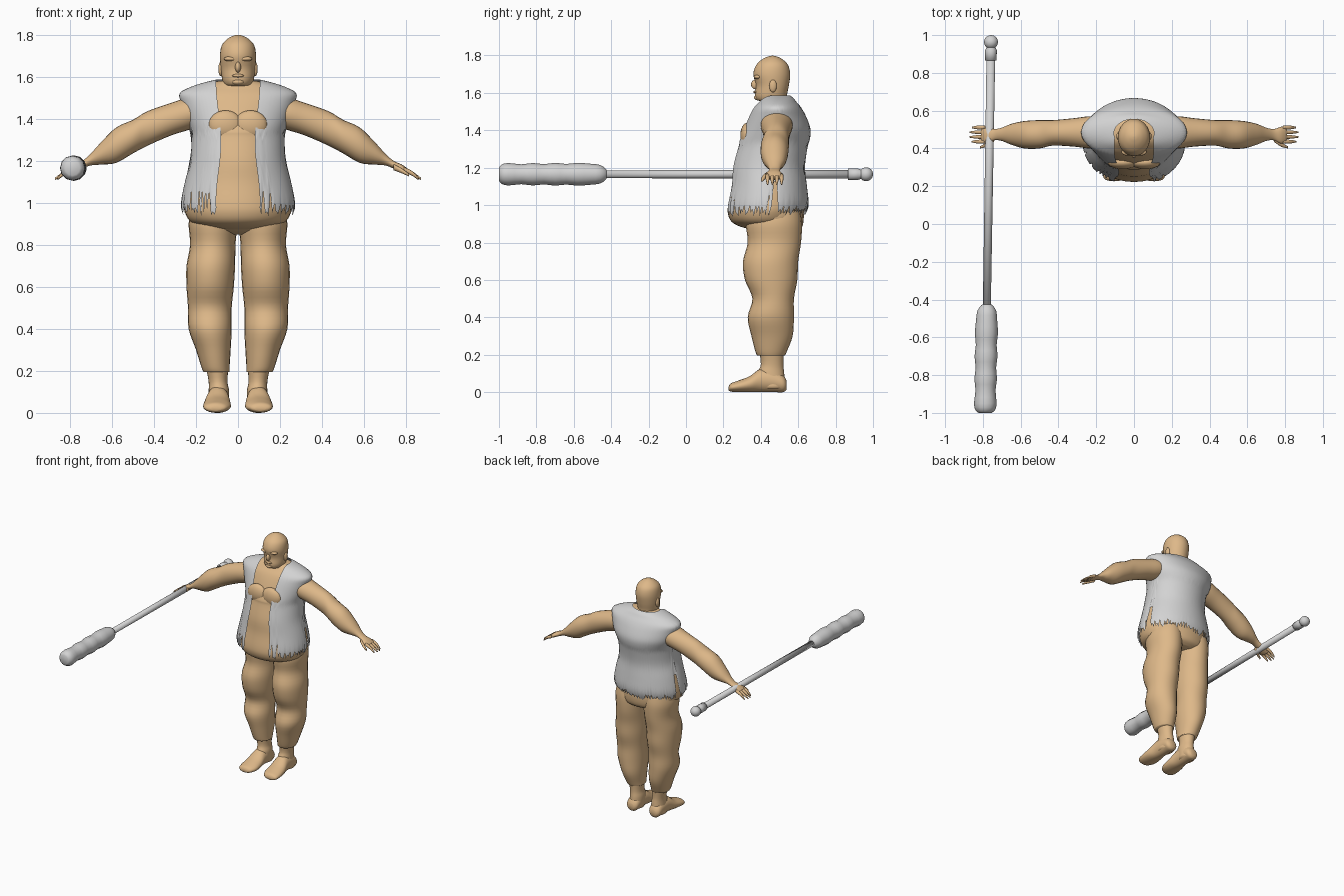
import bpy, bmesh, math, random
from mathutils import Vector

if "Cube" in bpy.data.objects:
    bpy.data.objects.remove(bpy.data.objects["Cube"])
random.seed(4)


def material(name, color):
    m = bpy.data.materials.new(name)
    m.use_nodes = True
    m.diffuse_color = color
    m.node_tree.nodes["Principled BSDF"].inputs["Base Color"].default_value = color
    return m


SKIN = material("tan skin", (0.73, 0.48, 0.25, 1))
GREY = material("light grey", (0.65, 0.65, 0.65, 1))


def finish(name, bm, mat, mirror=False):
    bmesh.ops.recalc_face_normals(bm, faces=bm.faces)
    mesh = bpy.data.meshes.new(name)
    bm.to_mesh(mesh)
    bm.free()
    mesh.materials.append(mat)
    mesh.shade_smooth()
    ob = bpy.data.objects.new(name, mesh)
    bpy.context.collection.objects.link(ob)
    if mirror:
        ob.modifiers.new("mirror", 'MIRROR')
    return ob


def resample(rings, steps=4):
    """Smooth curve through the rings."""
    out = []
    for i in range(len(rings) - 1):
        a, b, c, d = (rings[min(max(k, 0), len(rings) - 1)] for k in range(i - 1, i + 3))
        for s in range(steps):
            t = s / steps
            out.append([q + t / 2 * (r - p + t * (2*p - 5*q + 4*r - w + t * (3*q - p - 3*r + w)))
                        for p, q, r, w in zip(a, b, c, d)])
    return out + [list(rings[-1])]


def outline(angle, lo1, hi1, lo2, hi2):
    """Point on an oval given by its extents; angle zero is at lo2."""
    return ((lo1 + hi1) / 2 + (hi1 - lo1) / 2 * math.sin(angle),
            (lo2 + hi2) / 2 - (hi2 - lo2) / 2 * math.cos(angle))


def loft(name, axis, rings, mat=SKIN, mirror=False, sides=24, steps=4):
    """Rings are (position on axis, extents in the two other axes)."""
    bm = bmesh.new()
    loops = []
    for pos, *ext in resample(rings, steps):
        loop = []
        for k in range(sides):
            p = list(outline(k / sides * math.tau, *ext))
            p.insert("xyz".index(axis), pos)
            loop.append(bm.verts.new(p))
        loops.append(loop)
    for a, b in zip(loops, loops[1:]):
        for k in range(sides):
            n = (k + 1) % sides
            bm.faces.new((a[k], a[n], b[n], b[k]))
    bm.faces.new(loops[0])
    bm.faces.new(loops[-1])
    return finish(name, bm, mat, mirror)


def ball(name, center, size, mat=SKIN, mirror=False):
    bm = bmesh.new()
    bmesh.ops.create_uvsphere(bm, u_segments=20, v_segments=12, radius=1)
    for v in bm.verts:
        v.co = Vector(center) + v.co * Vector(size)
    return finish(name, bm, mat, mirror)


def symmetric(rows):
    return [(z, -w, w, front, back) for z, w, front, back in rows]


# Torso with heavy belly: height, half width, front, back
body = symmetric([
    (.87, .08, .35, .5), (.885, .17, .29, .57), (.91, .225, .245, .6), (.95, .25, .225, .625),
    (1, .255, .225, .64), (1.1, .235, .245, .63), (1.2, .21, .255, .62), (1.31, .205, .285, .635),
    (1.34, .21, .29, .645), (1.4, .235, .315, .65), (1.47, .255, .345, .625),
    (1.515, .262, .37, .6), (1.545, .21, .395, .575), (1.565, .15, .41, .56), (1.58, .09, .42, .54)])
loft("torso", "z", body, sides=40)
ball("chest", (.06, .326, 1.37), (.08, .036, .07), mirror=True)
loft("hips", "z", symmetric([(.85, .12, .4, .58), (.88, .21, .33, .62), (.95, .235, .32, .63),
                             (1.02, .22, .33, .62)]))

# Head
loft("head", "z", symmetric([
    (1.5, .085, .43, .56), (1.55, .066, .41, .54), (1.562, .068, .378, .54), (1.59, .076, .368, .54),
    (1.64, .082, .374, .55), (1.7, .086, .36, .557), (1.75, .077, .376, .545),
    (1.78, .05, .408, .515), (1.795, .022, .44, .485), (1.799, .004, .46, .466)]), sides=32)
ball("nose", (0, .372, 1.645), (.014, .024, .026))
ball("brow", (.034, .384, 1.685), (.034, .022, .012), mirror=True)
ball("lips", (0, .372, 1.605), (.028, .012, .008))
ball("chin", (0, .385, 1.575), (.03, .022, .015))
ball("ears", (.082, .465, 1.637), (.012, .02, .034), mirror=True)

# Legs, ankles and feet
loft("legs", "z", [
    (.195, .04, .165, .38, .528), (.22, .04, .175, .37, .54), (.3, .035, .2, .35, .57),
    (.4, .03, .235, .33, .577), (.5, .03, .238, .355, .577), (.6, .02, .245, .315, .595),
    (.7, .014, .245, .305, .6), (.8, .012, .228, .33, .615), (.9, .005, .235, .32, .62),
    (.97, .02, .22, .34, .61)], mirror=True)
loft("ankles", "z", [(.02, .045, .145, .4, .53), (.1, .042, .14, .385, .525),
                     (.15, .05, .14, .4, .52), (.23, .045, .155, .39, .525)], mirror=True)
loft("feet", "y", [
    (.228, .08, .13, .01, .03), (.24, .055, .158, .003, .047), (.28, .035, .166, 0, .062),
    (.34, .035, .162, 0, .085), (.4, .042, .15, 0, .125), (.47, .045, .145, 0, .12),
    (.52, .05, .14, 0, .09), (.538, .07, .12, .015, .06)], mirror=True)

# Arms, hands and fingers
loft("arms", "x", [
    (.16, .4, .57, 1.37, 1.51), (.24, .4, .57, 1.345, 1.5), (.32, .41, .56, 1.32, 1.475),
    (.43, .415, .55, 1.272, 1.436), (.5, .4, .55, 1.235, 1.395), (.58, .4, .545, 1.19, 1.358),
    (.65, .42, .53, 1.182, 1.29), (.7, .44, .51, 1.178, 1.235), (.74, .443, .503, 1.163, 1.2),
    (.78, .425, .515, 1.145, 1.182), (.81, .432, .515, 1.135, 1.16)], mirror=True)
for i, (y, tip) in enumerate([(.436, .86), (.461, .872), (.486, .872), (.511, .858)]):
    loft("fingers_%d" % i, "x", [(.79, y - .011, y + .011, 1.145, 1.17),
                                 (.83, y - .01, y + .01, 1.128, 1.15),
                                 (tip, y - .004, y + .004, 1.108, 1.118)], mirror=True, sides=10)
loft("thumbs", "x", [(.74, .435, .46, 1.155, 1.185), (.78, .408, .432, 1.14, 1.163),
                     (.815, .4, .412, 1.125, 1.137)], mirror=True, sides=10)

# Ragged open vest following the torso
dense = resample(body)


def body_at(z):
    for a, b in zip(dense, dense[1:]):
        if z <= b[0]:
            t = max(0, (z - a[0]) / (b[0] - a[0]))
            return [p + (q - p) * t for p, q in zip(a[1:], b[1:])]
    return dense[-1][1:]


bm = bmesh.new()
columns, rows, gap = 144, 36, .016
grid = []
hem = .95
for c in range(columns + 1):
    u = c / columns
    side = min(abs(u - .25), abs(u - .75))
    if c % 2:
        hem = random.uniform(.93, .96)
    else:
        hem = random.choice((.95, .97, .99, 1.05 if abs(u - .5) > .27 else .98))
    if side < .012:
        hem = 1.12
    column = []
    for r in range(rows + 1):
        z = hem + (1.58 - hem) * (1 - (1 - r / rows) ** 1.6)
        x0, x1, y0, y1 = body_at(z)
        ext = (x0 - gap, x1 + gap, y0 - gap, y1 + gap)
        edge = .092 + .012 * math.cos((z - 1) * 11)
        start = math.asin(min(.93, edge / ext[1]))
        x, y = outline(start + (math.tau - 2 * start) * u, *ext)
        column.append(bm.verts.new((x, y, z + .006)))
    grid.append(column)
for a, b in zip(grid, grid[1:]):
    for r in range(rows):
        bm.faces.new((a[r], b[r], b[r + 1], a[r + 1]))
finish("vest", bm, GREY)


# Long club: shaft, wavy head, collar and knob along one slightly turned axis
def rod(name, profile, sides=16, steps=1):
    rings = []
    for y, radius in profile:
        x = -.772 + .016 * y
        rings.append((y, x - radius, x + radius, 1.165 - radius, 1.165 + radius))
    return loft(name, "y", rings, GREY, sides=sides, steps=steps)


rod("club_shaft", [(-.45, .021), (.9, .023)])
rod("club_head", [(-1, .035), (-.985, .052), (-.95, .06), (-.88, .053), (-.82, .06), (-.76, .054),
                  (-.7, .061), (-.64, .055), (-.58, .061), (-.51, .056), (-.46, .05),
                  (-.43, .03), (-.425, .02)], sides=12, steps=2)
rod("club_collar", [(.865, .024), (.866, .031), (.92, .031), (.935, .024), (.96, .024)])
ball("club_knob", (-.757, .963, 1.165), (.037, .037, .037), GREY)
